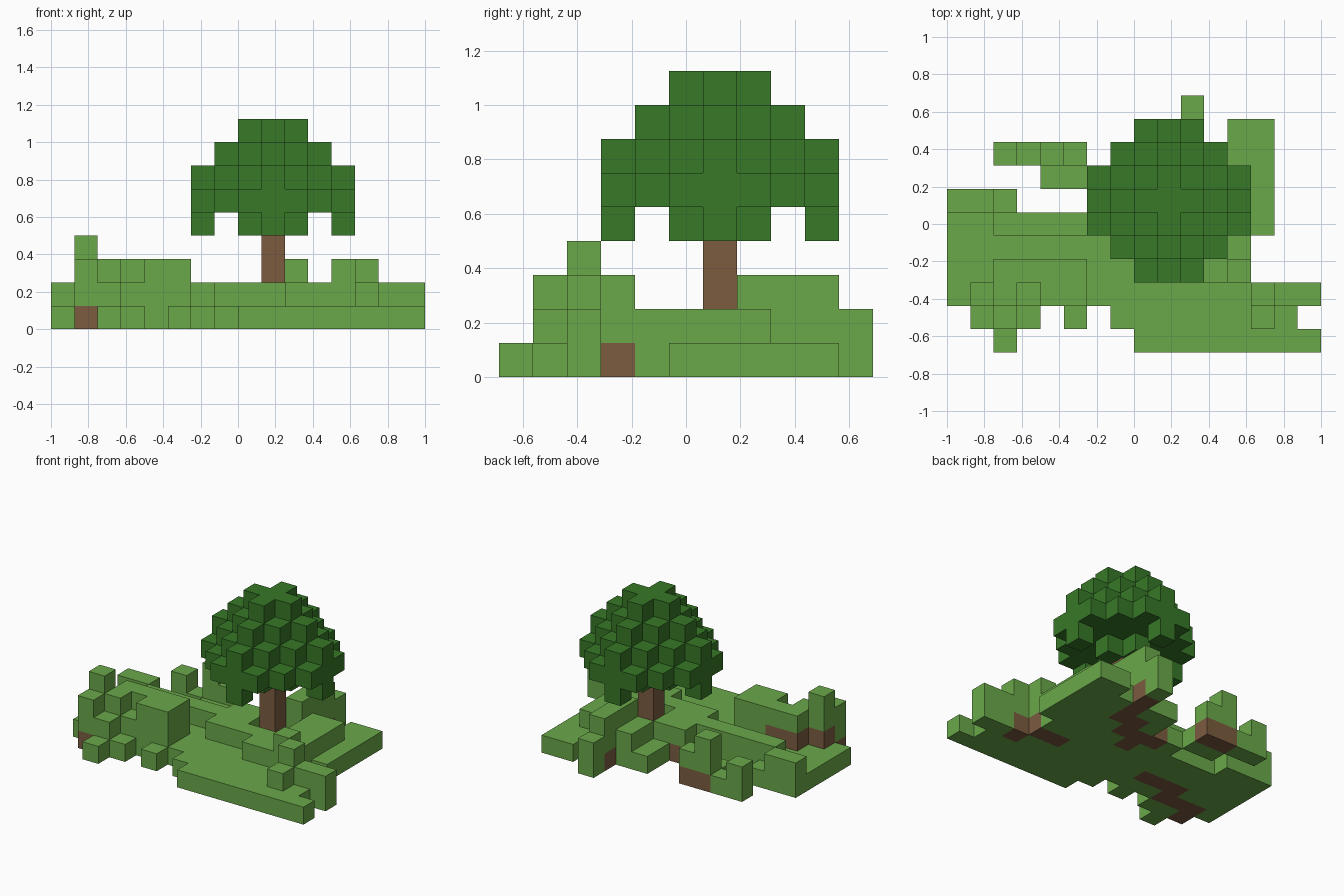
import bpy, bmesh
from itertools import product

CELL = 0.125
COLS, ROWS = 16, 11

cube = bpy.data.objects.get("Cube")
if cube:
    bpy.data.objects.remove(cube, do_unlink=True)


def material(name, rgb):
    m = bpy.data.materials.new(name)
    m.use_nodes = True
    colour = (*rgb, 1.0)
    m.diffuse_color = colour
    m.node_tree.nodes["Principled BSDF"].inputs["Base Color"].default_value = colour
    return m


grass = material("grass_green", (0.147, 0.395, 0.069))
leaf = material("leaf_green", (0.038, 0.188, 0.021))
soil = material("earth_brown", (0.2, 0.107, 0.051))

# Unit face directions with the four corners of each cell side
SIDES = {
    (1, 0, 0): [(1, 0, 0), (1, 1, 0), (1, 1, 1), (1, 0, 1)],
    (-1, 0, 0): [(0, 0, 0), (0, 0, 1), (0, 1, 1), (0, 1, 0)],
    (0, 1, 0): [(0, 1, 0), (0, 1, 1), (1, 1, 1), (1, 1, 0)],
    (0, -1, 0): [(0, 0, 0), (1, 0, 0), (1, 0, 1), (0, 0, 1)],
    (0, 0, 1): [(0, 0, 1), (1, 0, 1), (1, 1, 1), (0, 1, 1)],
    (0, 0, -1): [(0, 0, 0), (0, 1, 0), (1, 1, 0), (1, 0, 0)],
}


def add(a, b):
    return tuple(p + q for p, q in zip(a, b))


def block_object(name, cells, mats, brown=()):
    """Outer skin of a set of grid cells; cells in brown use the second material."""
    bm = bmesh.new()
    verts = {}
    for cell in sorted(cells):
        for side, corners in SIDES.items():
            if add(cell, side) in cells:
                continue
            ring = []
            for c in corners:
                p = add(cell, c)
                if p not in verts:
                    verts[p] = bm.verts.new(((p[0] - COLS / 2) * CELL,
                                             (p[1] - ROWS / 2) * CELL,
                                             p[2] * CELL))
                ring.append(verts[p])
            bm.faces.new(ring).material_index = int(cell in brown)
    mesh = bpy.data.meshes.new(name)
    bm.to_mesh(mesh)
    bm.free()
    for m in mats:
        mesh.materials.append(m)
    obj = bpy.data.objects.new(name, mesh)
    bpy.context.collection.objects.link(obj)
    return obj


ground = set()


def fill(i0, i1, j0, j1, height=1):
    ground.update(product(range(i0, i1 + 1), range(j0, j1 + 1), range(height)))


# Low ground: ragged island outline, one cell thick
fill(8, 15, 0, 0)
fill(2, 2, 0, 0)
fill(1, 3, 1, 1)
fill(5, 5, 1, 1)
fill(7, 14, 1, 1)
fill(0, 15, 2, 2)
fill(0, 12, 3, 5)
fill(13, 13, 5, 9)
fill(0, 2, 6, 6)
fill(6, 12, 6, 6)
fill(8, 12, 7, 7)
fill(4, 5, 7, 7)
fill(2, 5, 8, 8)
fill(8, 12, 8, 8)
fill(12, 12, 9, 9)

# Front left mound and post
fill(1, 1, 1, 1, 3)
fill(1, 1, 2, 2, 4)
fill(2, 2, 1, 1, 2)
fill(2, 2, 2, 2, 3)
fill(3, 3, 2, 2, 2)
fill(4, 5, 2, 2, 3)
fill(2, 5, 3, 3, 3)

# Back left banks
fill(2, 8, 5, 5, 2)
fill(0, 1, 6, 6, 2)
fill(2, 2, 8, 8, 2)
fill(4, 4, 8, 8, 3)
fill(5, 5, 8, 8, 2)

# Terrace around the tree and the ridge behind it
fill(7, 12, 4, 4, 2)
fill(10, 12, 3, 3, 2)
fill(11, 12, 5, 7, 2)
fill(12, 12, 3, 3, 3)
fill(7, 8, 6, 6, 2)
fill(9, 9, 7, 8, 2)
fill(10, 10, 7, 9, 3)
fill(10, 10, 10, 10, 2)

# Right hand steps
fill(13, 13, 1, 1, 2)
fill(13, 13, 2, 2, 3)
fill(14, 15, 2, 2, 2)

# Bare earth cells, always under grass or the trunk
low_earth = [(1, 1), (1, 2), (2, 2), (3, 2), (3, 3), (4, 3), (5, 3),
             (13, 2), (12, 3), (11, 3), (4, 8), (5, 8),
             (10, 9), (10, 8), (10, 7), (9, 7), (9, 6), (8, 6), (7, 6), (8, 5)]
earth = {(i, j, 0) for i, j in low_earth}
earth |= {(1, 2, 1), (2, 3, 1), (3, 3, 1)}
block_object("ground", ground, [grass, soil], earth)

# Trunk
TREE_I, TREE_J, TREE_K = 9, 6, 5
block_object("trunk", {(TREE_I, TREE_J, k) for k in range(1, 4)}, [soil])

# Canopy: stacked diamond layers, with hanging tips and a small collar below
canopy = set()
span = range(-3, 4)
for a, b, c in product(span, span, range(-1, 4)):
    reach = abs(a) + abs(b)
    if c < 0:
        inside = reach <= 1 or (reach == 3 and a * b == 0)
    else:
        inside = reach <= 4 - c
    if inside:
        canopy.add((TREE_I + a, TREE_J + b, TREE_K + c))
block_object("canopy", canopy, [leaf])
